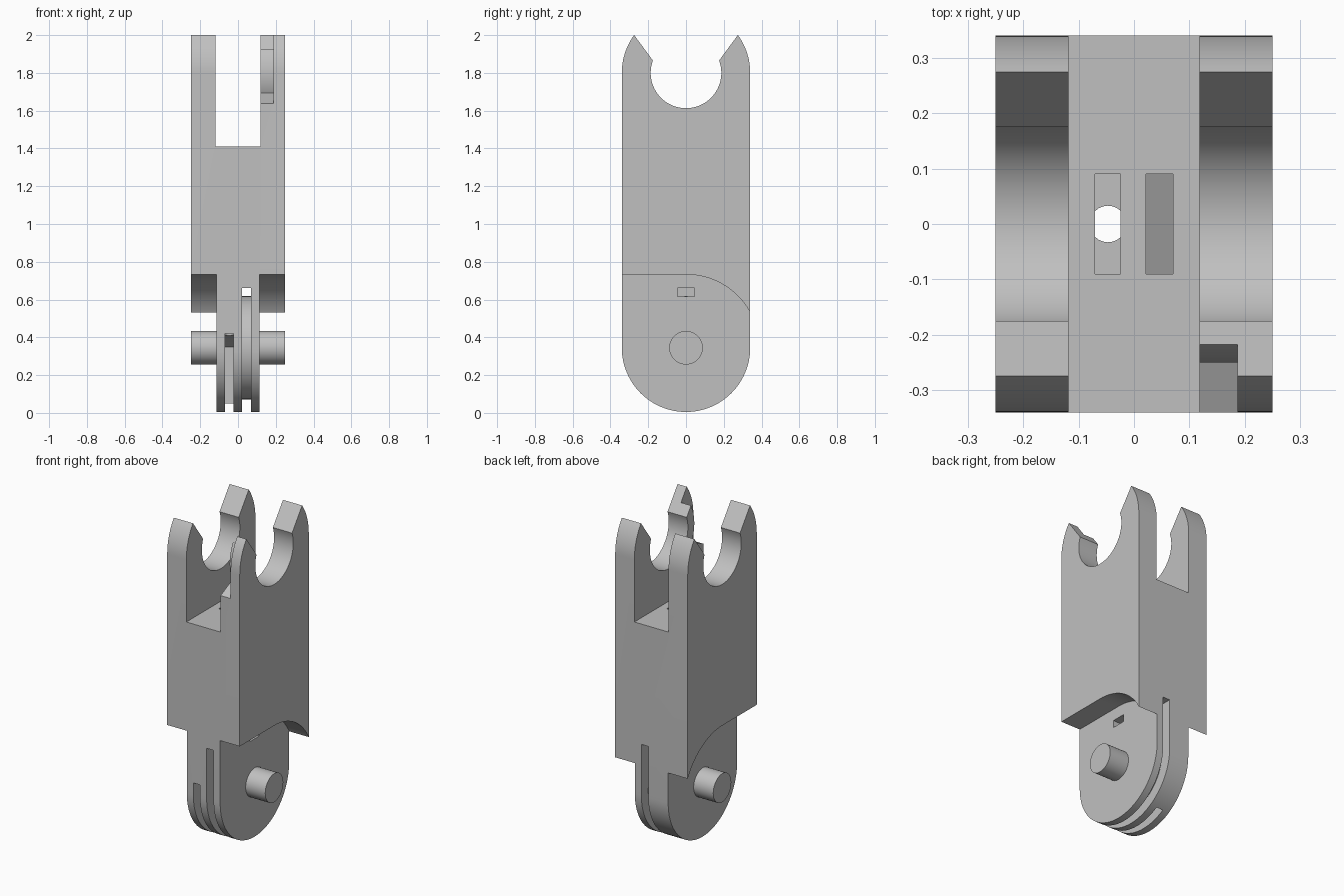
import bpy
import bmesh
from math import cos, sin, radians

if "Cube" in bpy.data.objects:
    bpy.data.objects.remove(bpy.data.objects["Cube"], do_unlink=True)

# One plain grey for everything
GREY = (0.53, 0.53, 0.53, 1)
grey = bpy.data.materials.new("light_grey")
grey.use_nodes = True
grey.diffuse_color = GREY
grey.node_tree.nodes["Principled BSDF"].inputs["Base Color"].default_value = GREY

HALF_W, HALF_D = 0.25, 0.34     # half width and half depth of the link
PIVOT, SOCKET = 0.345, 1.8      # heights of the lower and upper joint axes
TAB, PRONG = 0.115, 0.118       # half widths of the tab and the fork gap


def arc(z, r, start, end, steps=24):
    """Points of an arc in the y-z plane around (0, z)."""
    angles = [radians(start + (end - start) * i / steps) for i in range(steps + 1)]
    return [(r * cos(a), z + r * sin(a)) for a in angles]


def prism(name, outline, x0, x1):
    """Extrude a y-z outline from x0 to x1."""
    bm = bmesh.new()
    face = bm.faces.new([bm.verts.new((x0, y, z)) for y, z in outline])
    ext = bmesh.ops.extrude_face_region(bm, geom=[face])
    verts = [v for v in ext["geom"] if isinstance(v, bmesh.types.BMVert)]
    bmesh.ops.translate(bm, verts=verts, vec=(x1 - x0, 0, 0))
    bmesh.ops.recalc_face_normals(bm, faces=bm.faces)
    mesh = bpy.data.meshes.new(name)
    bm.to_mesh(mesh)
    bm.free()
    mesh.materials.append(grey)
    obj = bpy.data.objects.new(name, mesh)
    bpy.context.collection.objects.link(obj)
    return obj


def box(y0, y1, z0, z1):
    return [(y0, z0), (y1, z0), (y1, z1), (y0, z1)]


def select(obj):
    bpy.ops.object.select_all(action="DESELECT")
    obj.select_set(True)
    bpy.context.view_layer.objects.active = obj


def cut(target, cutter):
    """Subtract the cutter from the target, then discard it."""
    cutter.hide_render = True
    mod = target.modifiers.new("cut", "BOOLEAN")
    mod.operation, mod.solver, mod.object = "DIFFERENCE", "EXACT", cutter
    select(target)
    bpy.ops.object.modifier_apply(modifier=mod.name)
    bpy.data.objects.remove(cutter, do_unlink=True)


# Link body: round foot, straight sides and an open clip at the top
tip = 36.2
outline = (arc(PIVOT, HALF_D, 180, 360, 48)
           + arc(SOCKET, HALF_D, 0, tip, 12)
           + arc(SOCKET, 0.187, 20.5, -200.5, 48)
           + arc(SOCKET, HALF_D, 180 - tip, 180, 12))
outline = [(y, min(z, 2.0)) for y, z in outline]
body = prism("link_body", outline, -HALF_W, HALF_W)

# Shoulders cut away beside the tab, with a concave clearance arc at the back
shoulder = [(-0.5, -0.1), (-0.5, PIVOT + 0.388)] + arc(PIVOT, 0.388, 90, 0) + [(0.388, -0.1)]
for side in (-1, 1):
    cut(body, prism("shoulder_cutter", shoulder, side * TAB, side * 0.4))

# Gap between the fork prongs
cut(body, prism("fork_cutter", box(-0.5, 0.5, 1.41, 2.2), -PRONG, PRONG))

# Stop notch inside one front prong
notch = arc(SOCKET, 0.25, 205.5, 150) + [(-0.2165, 2.2), (-0.5, 2.2), (-0.5, 1.5615)]
cut(body, prism("notch_cutter", notch, 0.05, 0.187))

# Cable slots in the tab: a through slot and a closed chamber
cut(body, prism("slot_cutter", box(-0.5, 0.5, -0.1, 0.66), 0.022, 0.07))
chamber = [(-0.5, -0.1), (0.17, -0.1), (0.17, 0.35), (0.1, 0.39), (0, 0.42), (-0.5, 0.42)]
cut(body, prism("chamber_cutter", chamber, -0.07, -0.024))

# Side window into the through slot
cut(body, prism("window_cutter", box(-0.045, 0.045, 0.615, 0.66), 0.046, 0.2))

# Cable pockets in the fork floor and the bore down to the chamber
cut(body, prism("pocket_cutter", box(-0.09, 0.09, 1.0, 1.5), -0.07, -0.024))
ramp = [(-0.09, 1.0), (0.09, 1.08), (0.09, 1.5), (-0.09, 1.5)]
cut(body, prism("ramp_cutter", ramp, 0.022, 0.07))
bpy.ops.mesh.primitive_cylinder_add(vertices=24, radius=0.033, depth=0.75, location=(-0.047, 0, 0.725))
cut(body, bpy.context.object)

# Guide disc at the bottom of the through slot
disc = prism("guide_disc", arc(PIVOT, 0.273, 0, 352.5, 47), 0.015, 0.077)

# Pivot pins on both sides of the tab
pins = [prism(name, arc(PIVOT, 0.089, 0, 350, 35), side * 0.1, side * HALF_W)
        for name, side in (("left_pin", 1), ("right_pin", -1))]

for part in [body, disc] + pins:
    select(part)
    bpy.ops.object.shade_smooth_by_angle(angle=radians(25))
